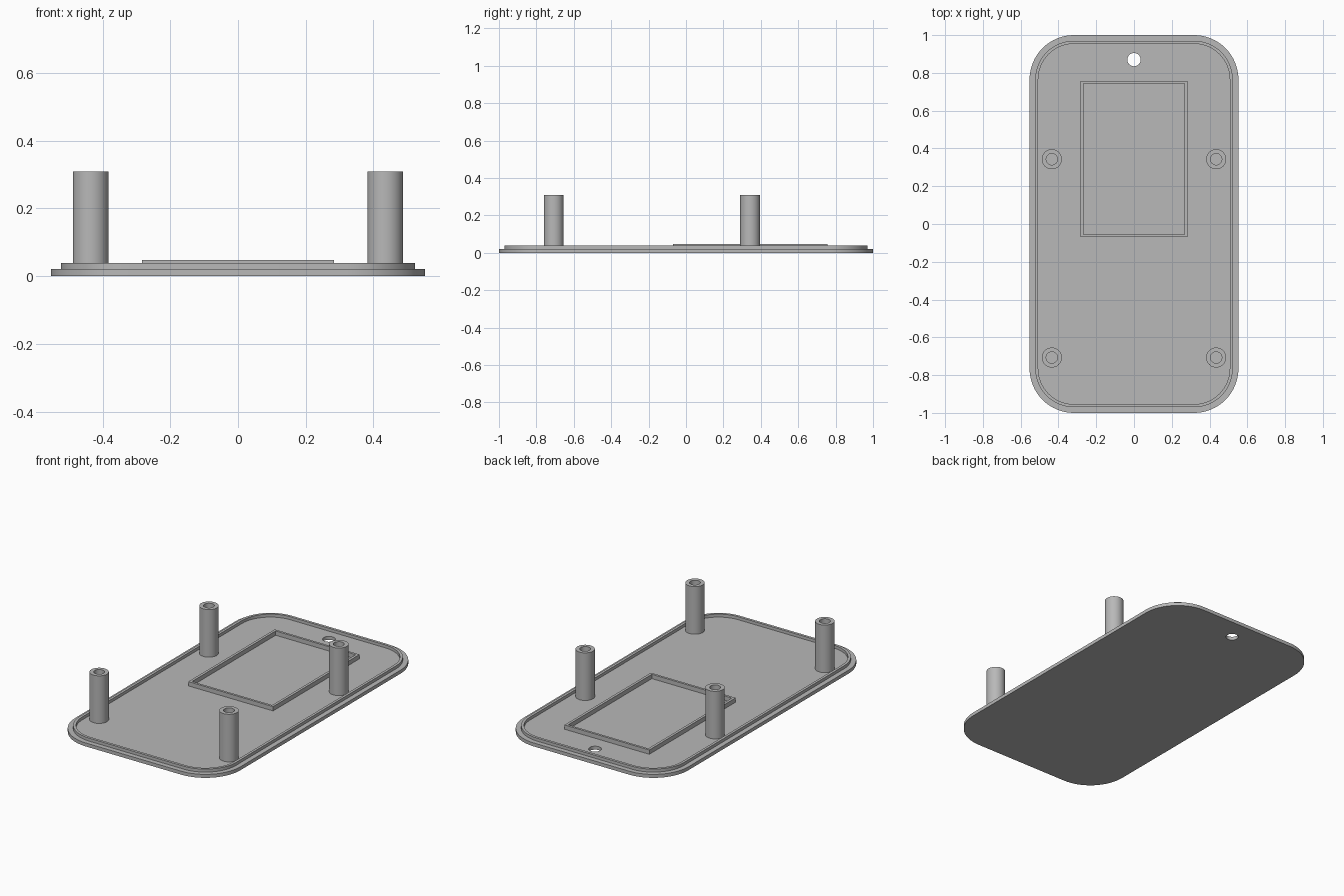
import bpy, bmesh, math

if "Cube" in bpy.data.objects:
    bpy.data.objects.remove(bpy.data.objects["Cube"])

grey = bpy.data.materials.new("plain grey")
grey.diffuse_color = (0.48, 0.48, 0.48, 1)
grey.use_nodes = True
grey.node_tree.nodes["Principled BSDF"].inputs["Base Color"].default_value = grey.diffuse_color


def rounded(hx, hy, r, seg=16):
    """Rounded rectangle outline centred on the origin."""
    pts = []
    for i, (sx, sy) in enumerate([(1, 1), (-1, 1), (-1, -1), (1, -1)]):
        for k in range(seg + 1):
            a = math.pi / 2 * (i + k / seg)
            pts.append((sx * (hx - r) + r * math.cos(a), sy * (hy - r) + r * math.sin(a)))
    return pts


def circle(x, y, r, n=48):
    return [(x + r * math.cos(2 * math.pi * k / n), y + r * math.sin(2 * math.pi * k / n))
            for k in range(n)]


def box(x0, x1, y0, y1):
    return [(x0, y0), (x1, y0), (x1, y1), (x0, y1)]


def extrude(name, outer, inner, z0, z1):
    """Solid between an outer outline and a hole outline."""
    bm = bmesh.new()
    edges = []
    for loop in (outer, inner):
        vs = [bm.verts.new((x, y, z0)) for x, y in loop]
        edges += [bm.edges.new((vs[i - 1], vs[i])) for i in range(len(vs))]
    bmesh.ops.triangle_fill(bm, edges=edges, use_beauty=True, use_dissolve=False)
    top = bmesh.ops.extrude_face_region(bm, geom=bm.faces[:], use_keep_orig=True)["geom"]
    bmesh.ops.translate(bm, vec=(0, 0, z1 - z0),
                        verts=[g for g in top if isinstance(g, bmesh.types.BMVert)])
    bmesh.ops.recalc_face_normals(bm, faces=bm.faces[:])
    me = bpy.data.meshes.new(name)
    bm.to_mesh(me)
    bm.free()
    me.materials.append(grey)
    ob = bpy.data.objects.new(name, me)
    bpy.context.collection.objects.link(ob)
    bpy.ops.object.select_all(action='DESELECT')
    ob.select_set(True)
    bpy.context.view_layer.objects.active = ob
    bpy.ops.object.shade_smooth_by_angle(angle=math.radians(30))
    return ob


FLOOR = 0.021

# Base plate with the hanging hole
extrude("base_plate", rounded(0.553, 1.0, 0.235), circle(0, 0.87, 0.035), 0, FLOOR)

# Raised locating lip
extrude("rim_lip", rounded(0.523, 0.97, 0.205), rounded(0.507, 0.954, 0.189), FLOOR, 0.039)

# Rectangular holder frame
extrude("holder_frame", box(-0.284, 0.284, -0.07, 0.757),
        box(-0.268, 0.268, -0.056, 0.743), FLOOR, 0.047)

# Hollow screw posts
for side, x in (("left", -0.435), ("right", 0.435)):
    for end, y in (("front", -0.707), ("back", 0.343)):
        extrude(f"screw_post_{end}_{side}", circle(x, y, 0.053), circle(x, y, 0.03),
                FLOOR, 0.309)
